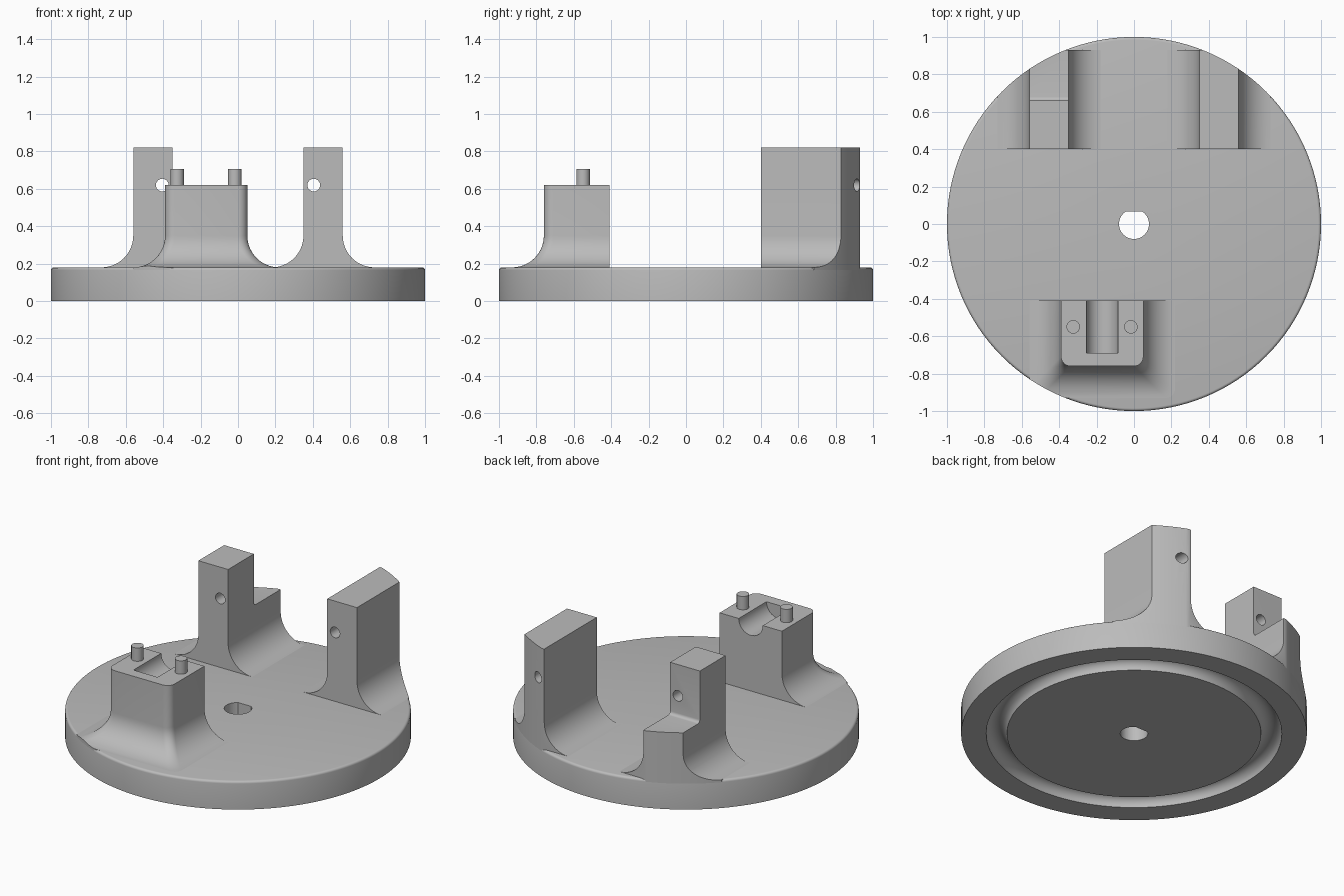
import bpy, bmesh
from math import sin, cos, pi, radians
from mathutils import Vector

old = bpy.data.objects.get("Cube")
if old:
    bpy.data.objects.remove(old, do_unlink=True)

TOP = 0.18      # height of the disc
SINK = 0.165    # how far the blocks reach down into the disc
FILLET = 0.17   # flare radius at the foot of every block

grey = bpy.data.materials.new("plain_grey")
grey.use_nodes = True
grey.diffuse_color = (0.5, 0.5, 0.5, 1)
bsdf = next(n for n in grey.node_tree.nodes if n.type == 'BSDF_PRINCIPLED')
bsdf.inputs["Base Color"].default_value = (0.5, 0.5, 0.5, 1)
bsdf.inputs["Roughness"].default_value = 0.6


def finish(name, bm):
    bmesh.ops.recalc_face_normals(bm, faces=bm.faces)
    mesh = bpy.data.meshes.new(name)
    bm.to_mesh(mesh)
    bm.free()
    mesh.materials.append(grey)
    ob = bpy.data.objects.new(name, mesh)
    bpy.context.collection.objects.link(ob)
    return ob


def arc(cx, cy, r, a0, a1, n):
    angles = [radians(a0 + (a1 - a0) * i / n) for i in range(n + 1)]
    return [(cx + r * cos(a), cy + r * sin(a)) for a in angles]


def lathe(name, profile, steps=128):
    bm = bmesh.new()
    verts = [bm.verts.new((r, 0, z)) for r, z in profile]
    edges = [bm.edges.new(p) for p in zip(verts, verts[1:])]
    bmesh.ops.spin(bm, geom=verts + edges, cent=(0, 0, 0), axis=(0, 0, 1),
                   angle=2 * pi, steps=steps, use_merge=False)
    bmesh.ops.remove_doubles(bm, verts=bm.verts, dist=1e-5)
    return finish(name, bm)


def prism(name, points, axis, start, end):
    """Extrude a flat outline along x, y or z."""
    place = {'x': lambda a, b: (start, a, b),
             'y': lambda a, b: (a, start, b),
             'z': lambda a, b: (a, b, start)}[axis]
    move = Vector([end - start if k == axis else 0 for k in 'xyz'])
    bm = bmesh.new()
    face = bm.faces.new([bm.verts.new(place(*p)) for p in points])
    out = bmesh.ops.extrude_face_region(bm, geom=[face], use_keep_orig=True)
    new = [g for g in out["geom"] if isinstance(g, bmesh.types.BMVert)]
    bmesh.ops.translate(bm, vec=move, verts=new)
    return finish(name, bm)


def boolean(ob, cutter, operation='DIFFERENCE'):
    """Apply a cut and remove the cutter."""
    mod = ob.modifiers.new("cut", 'BOOLEAN')
    mod.operation, mod.solver, mod.object = operation, 'EXACT', cutter
    cutter.hide_render = True
    bpy.context.view_layer.update()
    graph = bpy.context.evaluated_depsgraph_get()
    mesh = bpy.data.meshes.new_from_object(ob.evaluated_get(graph))
    ob.modifiers.clear()
    ob.data = mesh
    bpy.data.objects.remove(cutter, do_unlink=True)


def trim_to_disc(ob):
    boolean(ob, lathe("trim", [(0, 0), (1, 0), (1, 1), (0, 1)]), 'INTERSECT')


# Base disc with a rounded ring groove underneath and a D-shaped shaft hole
profile = [(0, 0)] + arc(0.795, 0, 0.06, 180, 0, 12) + [(1, 0)]
profile += arc(0.985, SINK, 0.015, 0, 90, 4) + [(0, TOP)]
base = lathe("base_disc", profile)
boolean(base, prism("shaft_cut", arc(0, 0, 0.08, 125, 415, 40), 'z', -0.1, 0.3))
parts = [base]

# Two flared rear posts with a cross hole each
flare = arc(0.56 + FILLET, TOP + FILLET, FILLET, 270, 180, 14)
inner = arc(0.35 - FILLET, TOP + FILLET, FILLET, 0, -90, 14)
outline = ([(0.56 + FILLET, SINK)] + flare + [(0.56, 0.82), (0.35, 0.82)]
           + inner + [(0.35 - FILLET, SINK)])
for side, name in ((1, "rear_post_plain"), (-1, "rear_post_stepped")):
    post = prism(name, [(side * x, z) for x, z in outline], 'y', 0.4, 0.93)
    trim_to_disc(post)
    hole = arc(side * 0.405, 0.62, 0.034, 0, 345, 23)
    boolean(post, prism("cross_hole", hole, 'y', 0.3, 1.1))
    if side < 0:
        step = [(1.1, 0.49)] + arc(0.68, 0.51, 0.02, 270, 180, 5)
        step += [(0.66, 1), (1.1, 1)]
        boolean(post, prism("step_cut", step, 'x', -0.9, -0.1))
    parts.append(post)

# Front block: outline lofted upwards, flared on three sides
X0, X1, FRONT, BACK, CORNER = -0.39, 0.05, -0.76, -0.41, 0.05


def block_loop(f):
    y = FRONT - f + CORNER
    return ([(X0 - f, BACK)]
            + arc(X0 - f + CORNER, y, CORNER, 180, 270, 6)
            + arc(X1 + f - CORNER, y, CORNER, 270, 360, 6)
            + [(X1 + f, BACK)])


levels = [(FILLET, SINK)]
levels += [(x, z + TOP) for x, z in arc(FILLET, FILLET, FILLET, 270, 180, 14)]
levels.append((0, 0.62))
bm = bmesh.new()
rings = [[bm.verts.new((x, y, z)) for x, y in block_loop(f)] for f, z in levels]
for low, high in zip(rings, rings[1:]):
    for i in range(len(low)):
        j = (i + 1) % len(low)
        bm.faces.new((low[i], low[j], high[j], high[i]))
bm.faces.new(rings[0])
bm.faces.new(rings[-1])
block = finish("front_block", bm)
trim_to_disc(block)

# Half-round cradle open to the rear
cradle = [(-0.255, 0.7)] + arc(-0.17, 0.62, 0.085, 180, 360, 20) + [(-0.085, 0.7)]
boolean(block, prism("cradle_cut", cradle, 'y', -0.69, -0.3))
parts.append(block)

# Locating pins
for x, name in ((-0.325, "pin_a"), (-0.017, "pin_b")):
    parts.append(prism(name, arc(x, -0.55, 0.036, 0, 345, 23), 'z', 0.6, 0.705))

# Smooth the curved walls, keep the edges crisp
for ob in bpy.context.view_layer.objects:
    ob.select_set(ob in parts)
bpy.context.view_layer.objects.active = base
bpy.ops.object.shade_smooth_by_angle(angle=radians(30))
